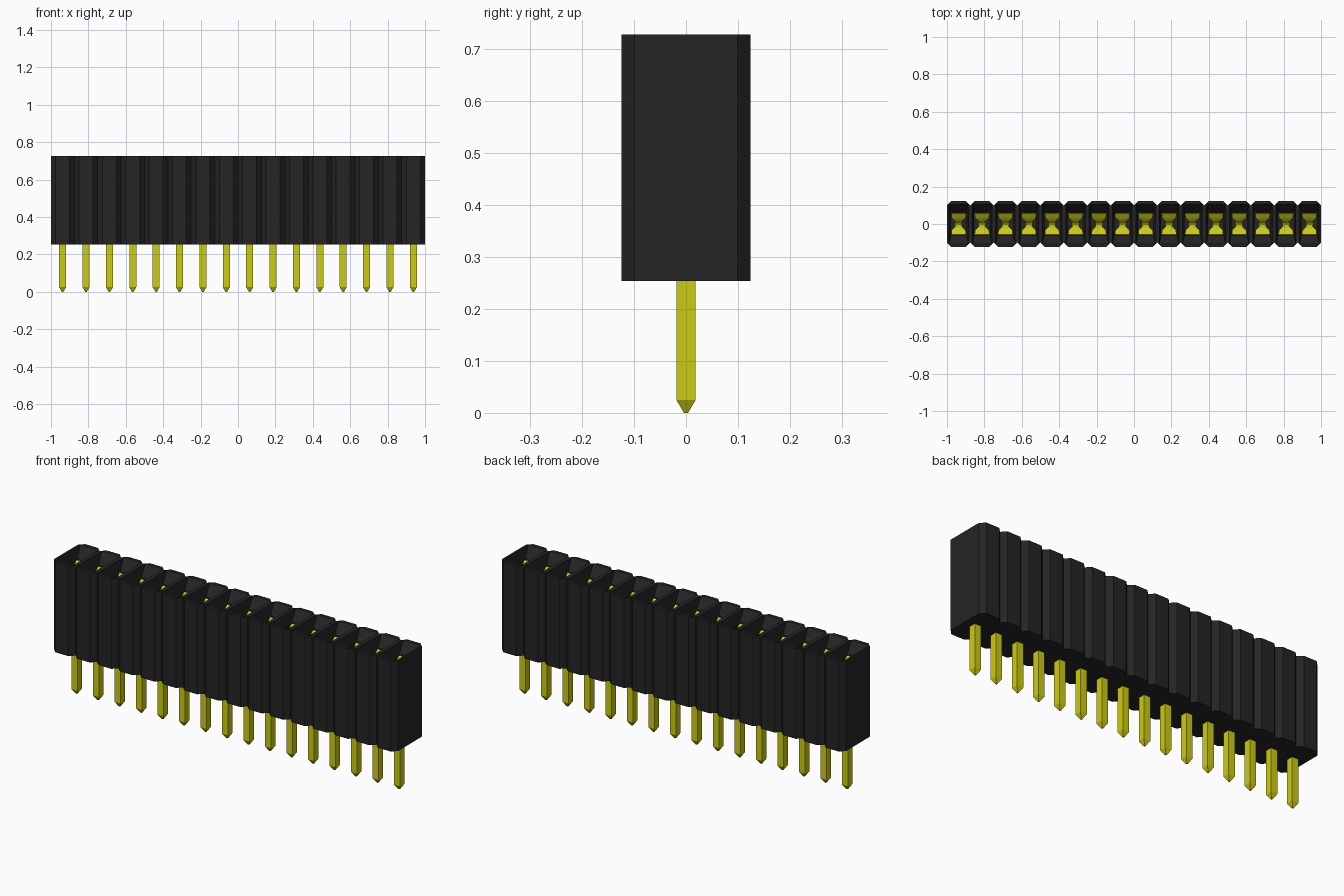
import bpy, bmesh

cube = bpy.data.objects.get("Cube")
if cube:
    bpy.data.objects.remove(cube, do_unlink=True)

COUNT, PITCH = 16, 0.125
Z0, Z1 = 0.253, 0.727          # housing bottom and top
HX, HY, CH = PITCH / 2, 0.124, 0.025


def material(name, rgb):
    m = bpy.data.materials.new(name)
    m.use_nodes = True
    m.diffuse_color = (*rgb, 1)
    bsdf = next(n for n in m.node_tree.nodes if n.type == 'BSDF_PRINCIPLED')
    bsdf.inputs["Base Color"].default_value = (*rgb, 1)
    return m


BLACK = material("black plastic", (0.018, 0.018, 0.018))
GOLD = material("yellow metal", (0.6, 0.6, 0.006))


def to_mesh(bm, name, mat):
    bmesh.ops.recalc_face_normals(bm, faces=bm.faces)
    me = bpy.data.meshes.new(name)
    bm.to_mesh(me)
    bm.free()
    me.materials.append(mat)
    return me


def add_object(name, me, x=0):
    ob = bpy.data.objects.new(name, me)
    ob.location.x = x
    bpy.context.collection.objects.link(ob)
    return ob


def ring(bm, pts, z, x=0):
    return [bm.verts.new((x + px, py, z)) for px, py in pts]


def rect(hx, hy):
    return [(hx, -hy), (hx, hy), (-hx, hy), (-hx, -hy)]


def bridge(bm, a, b):
    n = len(a)
    for i in range(n):
        bm.faces.new((a[i], a[(i + 1) % n], b[(i + 1) % n], b[i]))


# Housing: chamfered cells in a row, each with a funnel and a socket shaft
outline = [(HX - CH, -HY), (HX, CH - HY), (HX, HY - CH), (HX - CH, HY),
           (CH - HX, HY), (-HX, HY - CH), (-HX, CH - HY), (CH - HX, -HY)]
bm = bmesh.new()
for c in range(COUNT):
    x = (c - (COUNT - 1) / 2) * PITCH
    low, top = ring(bm, outline, Z0, x), ring(bm, outline, Z1, x)
    bm.faces.new(low[::-1])
    for i in range(8):
        # inner walls between neighbouring cells are left out
        if (i == 1 and c < COUNT - 1) or (i == 5 and c > 0):
            continue
        j = (i + 1) % 8
        bm.faces.new((low[i], low[j], top[j], top[i]))
    # rim, funnel, shaft and floor
    mouth = ring(bm, rect(0.052, 0.106), Z1, x)
    throat = ring(bm, rect(0.042, 0.062), Z1 - 0.055, x)
    floor = ring(bm, rect(0.042, 0.062), Z0 + 0.04, x)
    for k in range(4):
        a, b, d = top[2 * k], top[2 * k + 1], top[(2 * k + 2) % 8]
        bm.faces.new((a, b, mouth[k]))
        bm.faces.new((b, d, mouth[(k + 1) % 4], mouth[k]))
    bridge(bm, mouth, throat)
    bridge(bm, throat, floor)
    bm.faces.new(floor)
bmesh.ops.remove_doubles(bm, verts=bm.verts, dist=1e-5)
add_object("housing", to_mesh(bm, "housing", BLACK))

# Square pin with a tapered tip
bm = bmesh.new()
rings = [ring(bm, rect(h, h), z) for h, z in
         ((0.004, 0), (0.0185, 0.025), (0.0185, 0.32))]
bridge(bm, rings[0], rings[1])
bridge(bm, rings[1], rings[2])
bm.faces.new(rings[0])
bm.faces.new(rings[2])
pin_mesh = to_mesh(bm, "pin", GOLD)

# Pair of spring leaves: (distance from centre, height, half width)
leaf = [(0.015, 0.315, 0.018), (0.054, 0.33, 0.036), (0.054, 0.45, 0.036),
        (0.006, 0.615, 0.014), (0.020, 0.640, 0.022), (0.034, 0.652, 0.037),
        (0.057, 0.668, 0.040)]
bm = bmesh.new()
for s in (-1, 1):
    rows = [[bm.verts.new((sx * w, s * y, z)) for sx in (-1, 1)]
            for y, z, w in leaf]
    for p, q in zip(rows, rows[1:]):
        bm.faces.new((p[0], p[1], q[1], q[0]))
spring_mesh = to_mesh(bm, "spring_contact", GOLD)

for c in range(COUNT):
    x = (c - (COUNT - 1) / 2) * PITCH
    add_object(f"pin_{c + 1}", pin_mesh, x)
    spring = add_object(f"spring_contact_{c + 1}", spring_mesh, x)
    thick = spring.modifiers.new("thickness", 'SOLIDIFY')
    thick.thickness = 0.005
    thick.offset = 0
